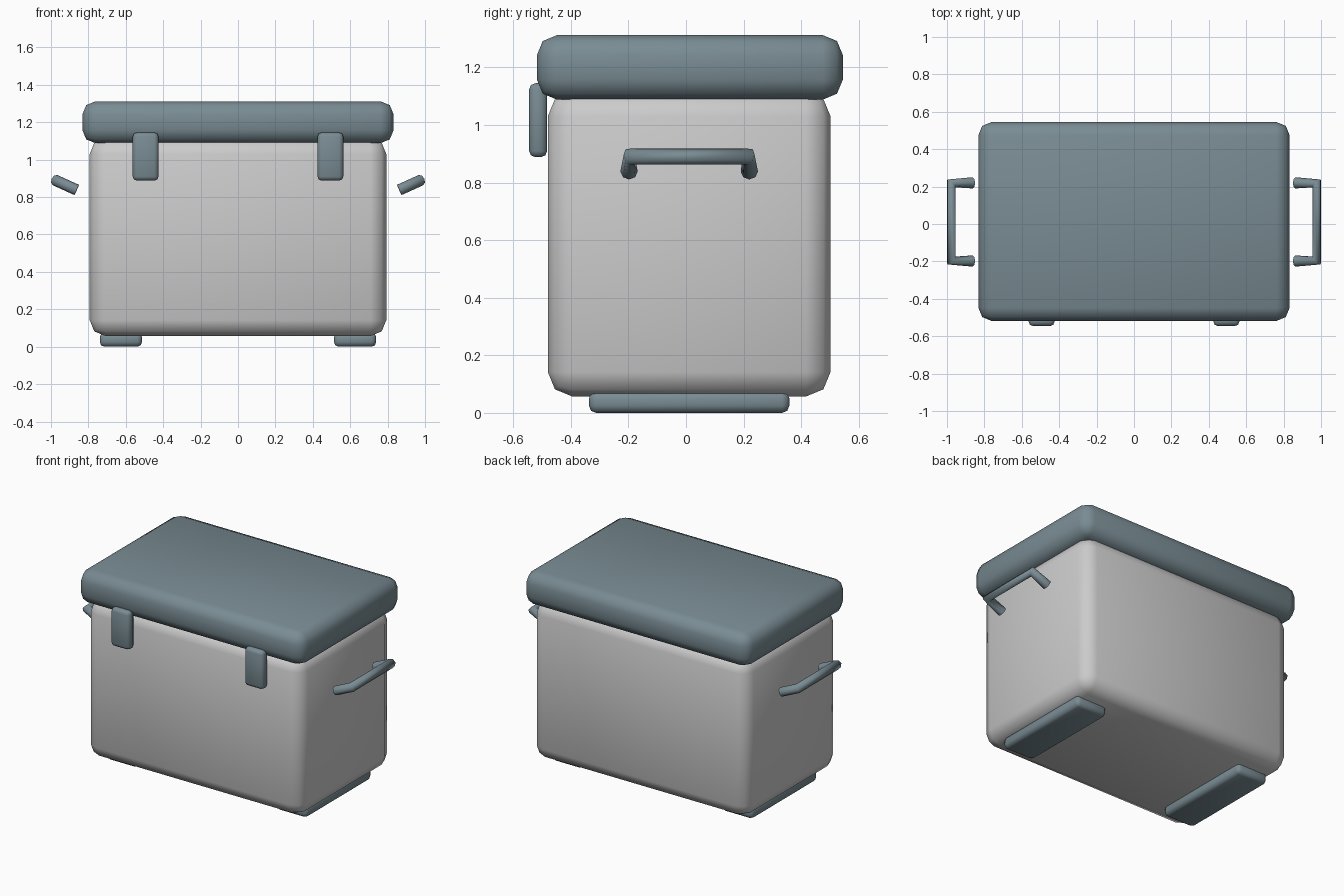
import bpy

if "Cube" in bpy.data.objects:
    bpy.data.objects.remove(bpy.data.objects["Cube"])

# Blue-grey trim colour
trim = bpy.data.materials.new("trim_blue_grey")
trim.diffuse_color = (0.19, 0.26, 0.29, 1)
trim.use_nodes = True
trim.node_tree.nodes["Principled BSDF"].inputs["Base Color"].default_value = trim.diffuse_color


def rounded_box(name, x, y, z, radius, material=None):
    """Box given by (min, max) on each axis, with two-segment rounded edges."""
    spans = (x, y, z)
    bpy.ops.mesh.primitive_cube_add(size=1, location=[(a + b) / 2 for a, b in spans])
    ob = bpy.context.object
    ob.name = name
    ob.scale = [b - a for a, b in spans]
    bpy.ops.object.transform_apply(location=False, rotation=False, scale=True)
    bevel = ob.modifiers.new("rounded_edges", 'BEVEL')
    bevel.width = radius
    bevel.segments = 2
    bpy.ops.object.shade_smooth()
    if material:
        ob.data.materials.append(material)
    return ob


def handle(name, side):
    """Bent rod handle, tilted up and outwards."""
    cu = bpy.data.curves.new(name, 'CURVE')
    cu.dimensions = '3D'
    cu.bevel_depth = 0.03
    cu.bevel_resolution = 2
    cu.use_fill_caps = True
    path = [(0.862, -0.198, 0.838), (0.977, -0.195, 0.89),
            (0.977, 0.217, 0.89), (0.862, 0.22, 0.838)]
    sp = cu.splines.new('POLY')
    sp.points.add(len(path) - 1)
    for p, (x, y, z) in zip(sp.points, path):
        p.co = (side * x, y, z, 1)
    cu.materials.append(trim)
    ob = bpy.data.objects.new(name, cu)
    bpy.context.collection.objects.link(ob)


# Main box and lid
rounded_box("body", (-0.793, 0.793), (-0.48, 0.502), (0.057, 1.115), 0.085)
rounded_box("lid", (-0.832, 0.832), (-0.518, 0.545), (1.088, 1.312), 0.07, trim)

# Latches, feet and handles on both sides
for side, label in ((-1, "left"), (1, "right")):
    cx = side * 0.494
    rounded_box("latch_" + label, (cx - 0.069, cx + 0.069), (-0.545, -0.482),
                (0.888, 1.145), 0.022, trim)
    cx = side * 0.626
    rounded_box("foot_" + label, (cx - 0.113, cx + 0.113), (-0.337, 0.359),
                (0.0, 0.075), 0.025, trim)
    handle("handle_" + label, side)
